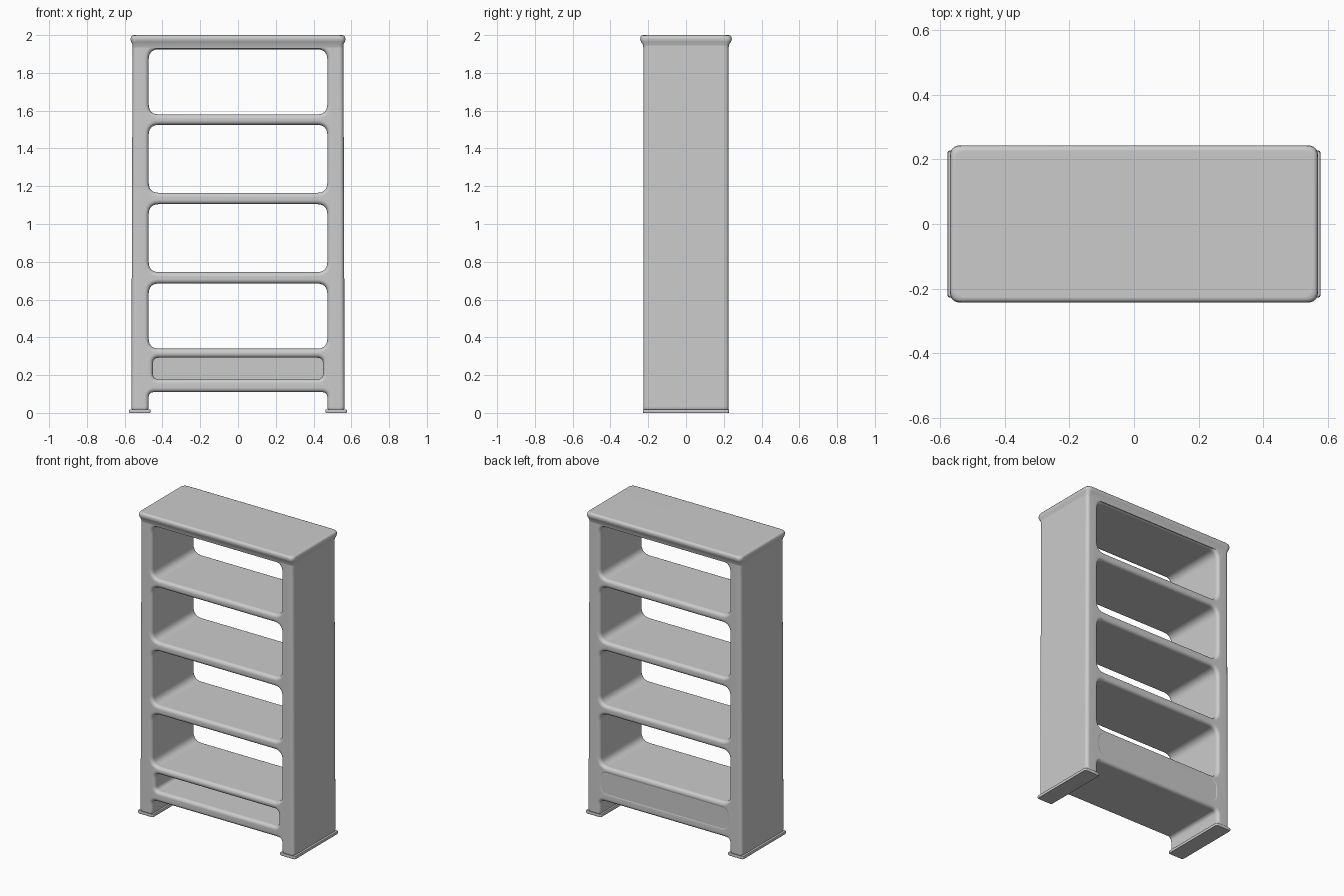
import bpy, bmesh, math
from mathutils import Vector

cube = bpy.data.objects.get("Cube")
if cube:
    bpy.data.objects.remove(cube, do_unlink=True)

grey = bpy.data.materials.new("light grey")
grey.use_nodes = True
colour = (0.6, 0.6, 0.6, 1)
grey.diffuse_color = colour
grey.node_tree.nodes["Principled BSDF"].inputs["Base Color"].default_value = colour


def fillet(points, radius, steps=6):
    """Round every corner of a flat polygon."""
    result = []
    count = len(points)
    for i, point in enumerate(points):
        p = Vector(point)
        a = p + (Vector(points[i - 1]) - p).normalized() * radius
        b = p + (Vector(points[(i + 1) % count]) - p).normalized() * radius
        for s in range(steps + 1):
            t = s / steps
            result.append(a * (1 - t) ** 2 + p * 2 * t * (1 - t) + b * t ** 2)
    return result


def rectangle(x0, x1, y0, y1):
    return [(x0, y0), (x1, y0), (x1, y1), (x0, y1)]


def finish(obj):
    obj.data.materials.clear()
    obj.data.materials.append(grey)
    bpy.ops.object.select_all(action='DESELECT')
    obj.select_set(True)
    bpy.context.view_layer.objects.active = obj
    bpy.ops.object.shade_smooth_by_angle(angle=math.radians(40))
    mod = obj.modifiers.new("Even shading", 'WEIGHTED_NORMAL')
    mod.keep_sharp = True


def loft(name, rings, centre=(0, 0)):
    """Stack rounded rectangles given as (z, half x, half y, corner)."""
    bm = bmesh.new()
    loops = []
    for z, hx, hy, r in rings:
        outline = fillet(rectangle(-hx, hx, -hy, hy), r)
        loops.append([bm.verts.new((p.x + centre[0], p.y + centre[1], z)) for p in outline])
    for low, high in zip(loops, loops[1:]):
        for i in range(len(low)):
            j = (i + 1) % len(low)
            bm.faces.new((low[i], low[j], high[j], high[i]))
    bm.faces.new(loops[0][::-1])
    bm.faces.new(loops[-1])
    mesh = bpy.data.meshes.new(name)
    bm.to_mesh(mesh)
    bm.free()
    obj = bpy.data.objects.new(name, mesh)
    bpy.context.collection.objects.link(obj)
    finish(obj)


# Frame with shelves: one outline with rounded openings, given depth
outer, inner, round_edge = 0.565, 0.473, 0.022
curve = bpy.data.curves.new("shelf_frame", 'CURVE')
curve.dimensions = '2D'
curve.fill_mode = 'BOTH'
curve.extrude = 0.226 - round_edge
curve.bevel_depth = round_edge
curve.bevel_resolution = 4
curve.offset = -round_edge


def add_outline(points, radius):
    spline = curve.splines.new('POLY')
    outline = fillet(points, radius)
    spline.points.add(len(outline) - 1)
    for target, p in zip(spline.points, outline):
        target.co = (p.x, p.y, 0, 1)
    spline.use_cyclic_u = True


add_outline([(-outer, 0.005), (-inner, 0.005), (-inner, 0.11), (inner, 0.11),
             (inner, 0.005), (outer, 0.005), (outer - 0.007, 1.985),
             (-outer + 0.007, 1.985)], 0.03)
for bottom, top in [(1.58, 1.925), (1.165, 1.525), (0.745, 1.105), (0.34, 0.685)]:
    add_outline(rectangle(-inner, inner, bottom, top), 0.055)
add_outline(rectangle(-0.45, 0.45, 0.178, 0.292), 0.03)

source = bpy.data.objects.new("frame_outline", curve)
source.rotation_euler.x = math.pi / 2
bpy.context.collection.objects.link(source)
bpy.context.view_layer.update()
mesh = bpy.data.meshes.new_from_object(source.evaluated_get(bpy.context.evaluated_depsgraph_get()))
mesh.transform(source.matrix_world)
bpy.data.objects.remove(source, do_unlink=True)
bm = bmesh.new()
bm.from_mesh(mesh)
bmesh.ops.remove_doubles(bm, verts=bm.verts, dist=0.0002)
bmesh.ops.recalc_face_normals(bm, faces=bm.faces)
bm.to_mesh(mesh)
bm.free()
frame = bpy.data.objects.new("shelf_frame", mesh)
bpy.context.collection.objects.link(frame)
finish(frame)

# Closed back of the low compartment
loft("compartment_back", [(0.125, 0.5, 0.04, 0.005), (0.322, 0.5, 0.04, 0.005)], (0, 0.184))

# Flared top board
loft("top_board", [(1.93, 0.556, 0.225, 0.02), (1.95, 0.559, 0.229, 0.025),
                   (1.965, 0.566, 0.238, 0.03), (1.978, 0.569, 0.243, 0.035),
                   (1.99, 0.567, 0.241, 0.035), (1.997, 0.562, 0.236, 0.035),
                   (2.0, 0.552, 0.226, 0.035)])

# Thin foot plates
for side, name in ((1, "left_foot"), (-1, "right_foot")):
    loft(name, [(0, 0.055, 0.226, 0.012), (0.004, 0.057, 0.228, 0.012),
                (0.014, 0.057, 0.228, 0.012), (0.018, 0.055, 0.226, 0.012)],
         (side * 0.52, 0))
